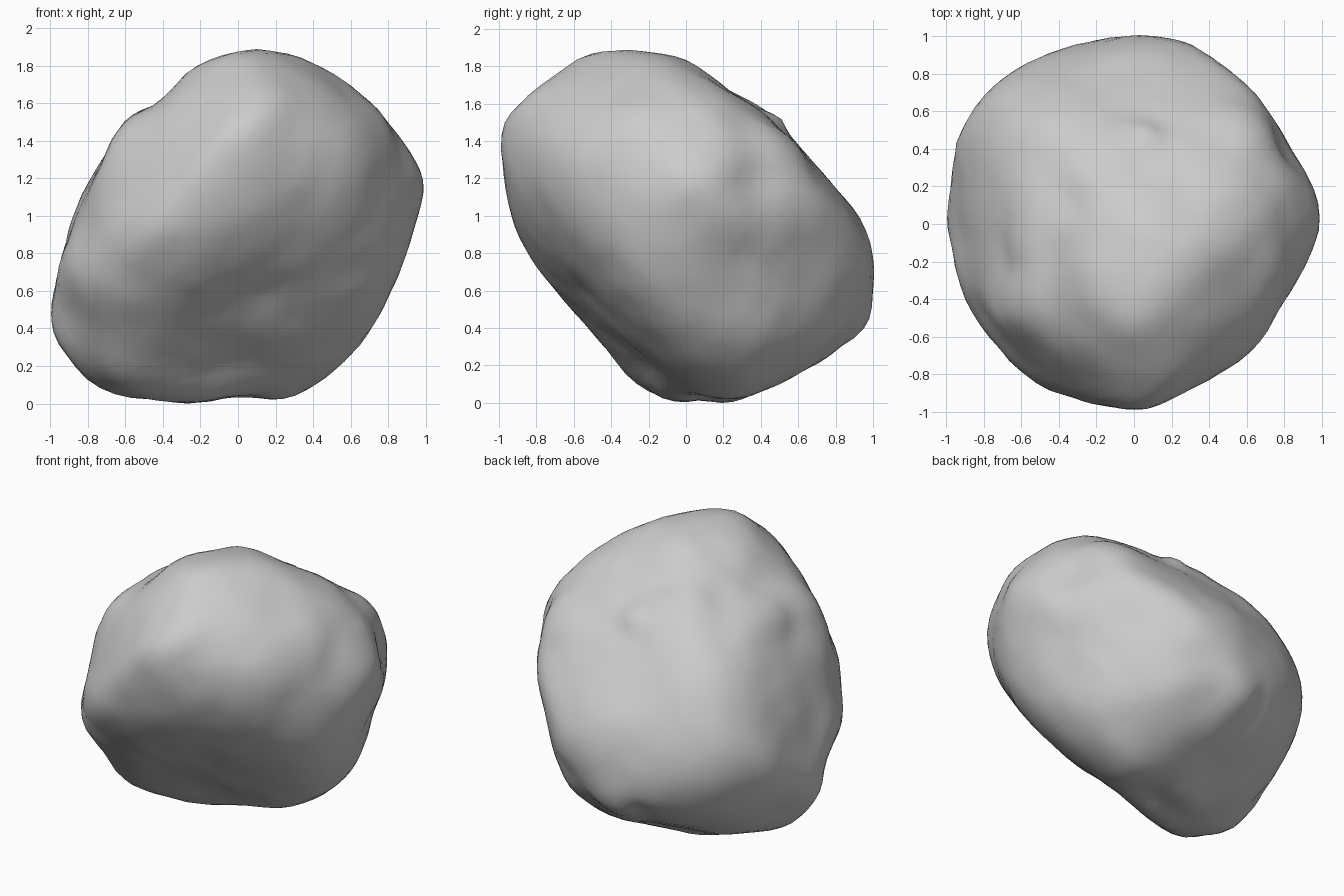
import bpy
import bmesh
import math
from mathutils import Vector, kdtree, noise

cube = bpy.data.objects.get("Cube")
if cube:
    bpy.data.objects.remove(cube, do_unlink=True)

SHARPNESS = 40   # how crisply neighbouring outlines meet
SECTORS = 60     # places checked around each outline
REACH = 0.22     # width of one push when filling out to an outline


class Profile:
    """Outline of the rock across one axis, as radii at equal angles."""

    def __init__(self, right, up, radii):
        self.right = Vector(right)
        self.up = Vector(up)
        self.radii = radii

    def radius(self, angle):
        # cyclic Catmull-Rom interpolation between neighbouring radii
        count = len(self.radii)
        position = (angle / math.tau) % 1.0 * count
        index = int(position) % count
        t = position % 1.0
        a, b, c, d = (self.radii[(index + k) % count] for k in (-1, 0, 1, 2))
        return b + 0.5 * t * (c - a + t * (2 * a - 5 * b + 4 * c - d
                                           + t * (3 * (b - c) + d - a)))

    def measure(self, point):
        # angle of a point in the outline, and its share of the full radius
        u, v = point.dot(self.right), point.dot(self.up)
        angle = math.atan2(v, u)
        return angle, math.hypot(u, v) / self.radius(angle)


def slanted(turn, tilt, radii):
    turn, tilt = math.radians(turn), math.radians(tilt)
    c, s = math.cos(turn), math.sin(turn)
    up = (-math.sin(tilt) * c, -math.sin(tilt) * s, math.cos(tilt))
    return Profile((-s, c, 0), up, [r * 1.0125 for r in radii])


# Outlines across the main axes and across three slanted ones
front_profile = Profile((1, 0, 0), (0, 0, 1), [
    .94, 1.02, .99, .98, .97, .97, .94, .89, .8, .82, .81, .84,
    .9, .99, 1.13, 1.16, 1.05, .95, .89, .94, .92, .9, .88, .89])
side_profile = Profile((0, 1, 0), (0, 0, 1), [
    .96, .83, .76, .75, .75, .79, .9, .98, 1.07, 1.09, 1.12, 1,
    .91, .82, .76, .75, .79, .88, .94, .96, .96, 1.01, 1.11, 1.04])
top_profile = Profile((1, 0, 0), (0, 1, 0), [
    .99, .97, .96, .95, .97, 1.01, 1, 1, 1.02, 1.05, 1.05, 1.01,
    1, .98, .98, .98, 1, .98, 1, .94, .92, .92, .9, .93])
front_slant = slanted(-55, 30, [
    .93, .94, .92, .8, .78, .77, .78, .77, .8, .84, .89, .91,
    .93, 1, .94, .92, .85, .8, .77, .82, .87, .91, .88, .87])
back_slant = slanted(125, 30, [
    .96, .93, .93, .97, 1.04, 1.05, 1.01, .97, .96, .97, .98, .93,
    .91, .9, .94, 1, .98, .95, .96, 1.02, 1.09, 1.11, 1.01, 1])
under_slant = slanted(50, -30, [
    1.02, .93, .85, .78, .75, .73, .78, .89, .95, .99, .97, .94,
    .85, .75, .69, .66, .67, .69, .8, .99, 1.12, 1.08, 1.06, 1.06])
profiles = [front_profile, side_profile, top_profile,
            front_slant, back_slant, under_slant]

# Rock body: a ball drawn in to a soft minimum of all outlines
bm = bmesh.new()
bmesh.ops.create_icosphere(bm, subdivisions=5, radius=1)
for vert in bm.verts:
    direction = vert.co.normalized()
    total = sum(p.measure(direction)[1] ** SHARPNESS for p in profiles)
    vert.co = direction * total ** (-1 / SHARPNESS)


def wear(rounds):
    for _ in range(rounds):
        bmesh.ops.smooth_vert(bm, verts=bm.verts, factor=0.5, use_axis_x=True,
                              use_axis_y=True, use_axis_z=True)


def fill_out():
    """Push the rock outward or inward where it misses an outline."""
    verts = list(bm.verts)
    tree = kdtree.KDTree(len(verts))
    for index, vert in enumerate(verts):
        tree.insert(vert.co, index)
    tree.balance()
    pushes = [0.0] * len(verts)
    weights = [0.0] * len(verts)
    for profile in profiles:
        furthest = {}
        for vert in verts:
            angle, share = profile.measure(vert.co)
            sector = int((angle / math.tau) % 1.0 * SECTORS)
            if share > furthest.get(sector, (0, None))[0]:
                furthest[sector] = (share, vert.co)
        for share, centre in furthest.values():
            for _, index, distance in tree.find_range(centre, REACH):
                weight = (1 - (distance / REACH) ** 2) ** 2
                pushes[index] += weight * (1 - share)
                weights[index] += weight
    for vert, push, weight in zip(verts, pushes, weights):
        vert.co *= 1 + push / max(1, weight)


# Weathering: wear down the hard ridges, keeping the outlines full
wear(8)
for _ in range(7):
    fill_out()
    wear(1)
fill_out()
bm.normal_update()

# Surface relief: a knob, hollows under the front and a groove on the left side
features = [
    ((0.08, 0.48, 0.58), 0.07, 0.03),
    ((-0.35, 0.1, 0.7), 0.1, -0.015),
    ((0.1, -0.55, -0.4), 0.2, -0.03),
    ((0.82, 0.42, 0.3), 0.15, -0.02),
    ((0.85, 0.4, 0.05), 0.15, -0.02),
]
offsets = []
for vert in bm.verts:
    height = 0.006 * noise.noise(vert.co * 3) + 0.006 * noise.noise(vert.co * 7)
    for centre, width, amount in features:
        distance = (vert.co - Vector(centre)).length / width
        height += amount * math.exp(-distance * distance)
    offsets.append(vert.normal * height)
for vert, offset in zip(bm.verts, offsets):
    vert.co += offset

# Stand the rock on the ground
lowest = min(vert.co.z for vert in bm.verts)
bmesh.ops.translate(bm, verts=bm.verts, vec=(0, 0, -lowest))

mesh = bpy.data.meshes.new("boulder")
bm.to_mesh(mesh)
bm.free()
boulder = bpy.data.objects.new("boulder", mesh)
bpy.context.collection.objects.link(boulder)

# Stone colour
stone = bpy.data.materials.new("grey stone")
stone.use_nodes = True
colour = (0.6, 0.6, 0.6, 1)
stone.diffuse_color = colour
shader = next(n for n in stone.node_tree.nodes if n.type == "BSDF_PRINCIPLED")
shader.inputs["Base Color"].default_value = colour
mesh.materials.append(stone)

bpy.ops.object.select_all(action="DESELECT")
boulder.select_set(True)
bpy.context.view_layer.objects.active = boulder
bpy.ops.object.shade_smooth_by_angle(angle=math.radians(40))
